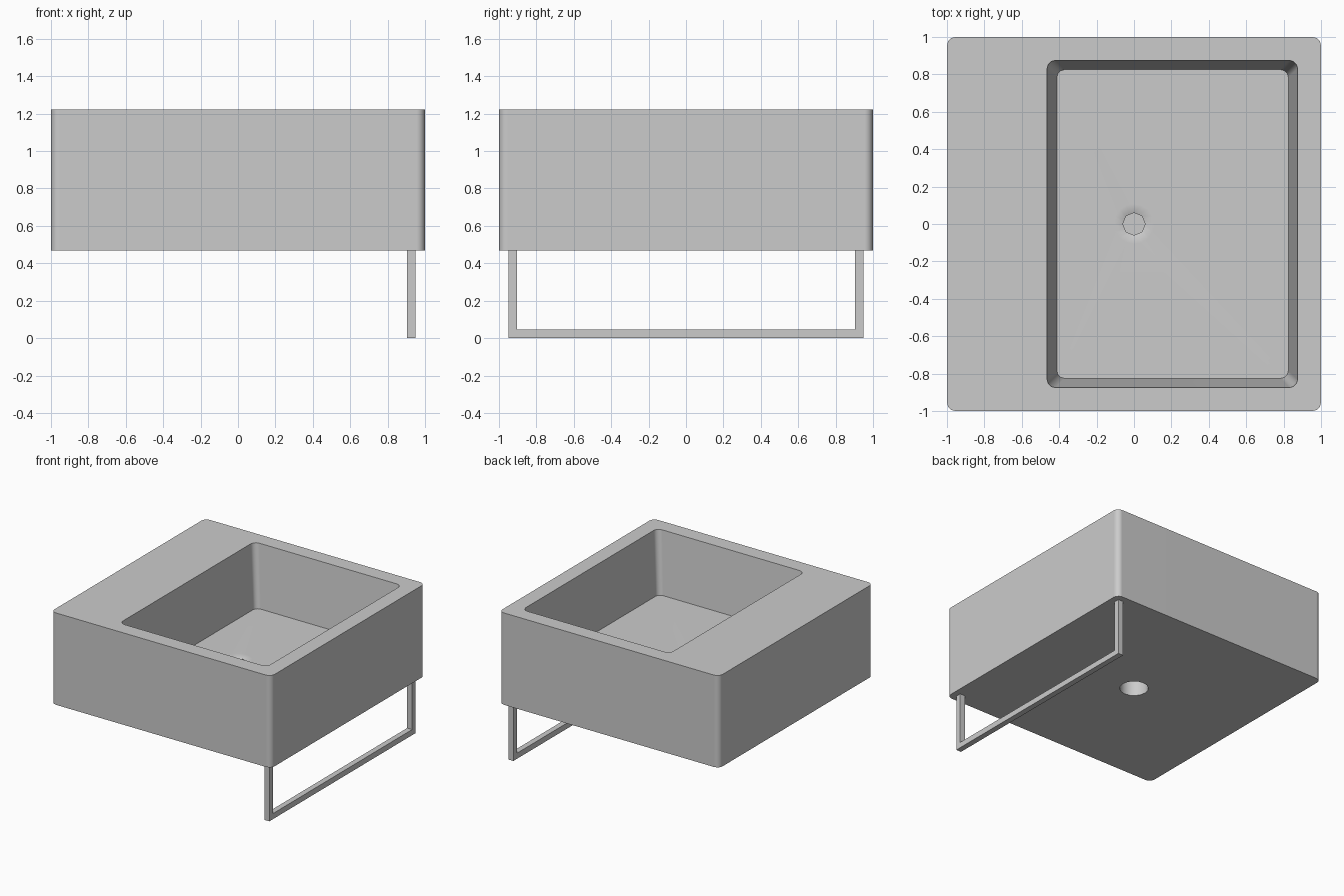
import bpy, bmesh, math

if "Cube" in bpy.data.objects:
    bpy.data.objects.remove(bpy.data.objects["Cube"])

ceramic = bpy.data.materials.new("light_grey")
ceramic.diffuse_color = (0.6, 0.6, 0.6, 1)
ceramic.use_nodes = True
ceramic.node_tree.nodes["Principled BSDF"].inputs["Base Color"].default_value = ceramic.diffuse_color


def rounded_rect(x0, x1, y0, y1, r):
    """16 points, counter-clockwise from the right-hand back corner."""
    pts = []
    corners = [(x1 - r, y1 - r), (x0 + r, y1 - r), (x0 + r, y0 + r), (x1 - r, y0 + r)]
    for k, (cx, cy) in enumerate(corners):
        for s in range(4):
            a = math.radians(90 * k + 30 * s)
            pts.append((cx + r * math.cos(a), cy + r * math.sin(a)))
    return pts


def circle(r, octagon=False):
    """16 points on a circle, or on the outline of an octagon."""
    pts = []
    for i in range(16):
        rr = r * math.cos(math.pi / 8) if octagon and i % 2 else r
        a = math.pi * i / 8
        pts.append((rr * math.cos(a), rr * math.sin(a)))
    return pts


def finish(name, bm):
    bmesh.ops.recalc_face_normals(bm, faces=bm.faces[:])
    mesh = bpy.data.meshes.new(name)
    bm.to_mesh(mesh)
    bm.free()
    mesh.materials.append(ceramic)
    obj = bpy.data.objects.new(name, mesh)
    bpy.context.collection.objects.link(obj)
    return obj


# Basin: one closed skin running from the pipe hole, round the block, into the drain
outer = rounded_rect(-1, 1, -1, 1, 0.045)
rings = [
    (circle(0.108), 0.65),                                   # pipe hole ceiling
    (circle(0.108), 0.467),                                  # pipe hole mouth
    (outer, 0.467),                                          # block underside
    (outer, 1.222),                                          # block top
    (rounded_rect(-0.465, 0.875, -0.875, 0.875, 0.045), 1.222),  # bowl rim
    (rounded_rect(-0.412, 0.825, -0.825, 0.825, 0.04), 0.712),   # bowl floor
    (circle(0.108), 0.712),                                  # drain dish
    (circle(0.06, True), 0.694),
    (circle(0.06, True), 0.682),                             # drain bottom
]
bm = bmesh.new()
loops = [[bm.verts.new((x, y, z)) for x, y in pts] for pts, z in rings]
for a, b in zip(loops, loops[1:]):
    for i in range(16):
        j = (i + 1) % 16
        bm.faces.new((a[i], a[j], b[j], b[i]))
bm.faces.new(loops[0])
bm.faces.new(loops[-1])
basin = finish("basin", bm)
bpy.context.view_layer.objects.active = basin
basin.select_set(True)
bpy.ops.object.shade_smooth_by_angle(angle=math.radians(35))
weighted = basin.modifiers.new("flat_panels", 'WEIGHTED_NORMAL')
weighted.keep_sharp = True

# Towel rail: U-shaped square bar under the right-hand edge
t = 0.046
profile = [(-0.95, 0.467), (-0.95, 0), (0.95, 0), (0.95, 0.467),
           (0.95 - t, 0.467), (0.95 - t, t), (-0.95 + t, t), (-0.95 + t, 0.467)]
bm = bmesh.new()
face = bm.faces.new([bm.verts.new((0.904, y, z)) for y, z in profile])
ext = bmesh.ops.extrude_face_region(bm, geom=[face])
moved = [v for v in ext["geom"] if isinstance(v, bmesh.types.BMVert)]
bmesh.ops.translate(bm, verts=moved, vec=(t, 0, 0))
if not face.is_valid or len(bm.faces) < 10:
    bm.faces.new([v for v in bm.verts if v not in moved])
finish("towel_rail", bm)
